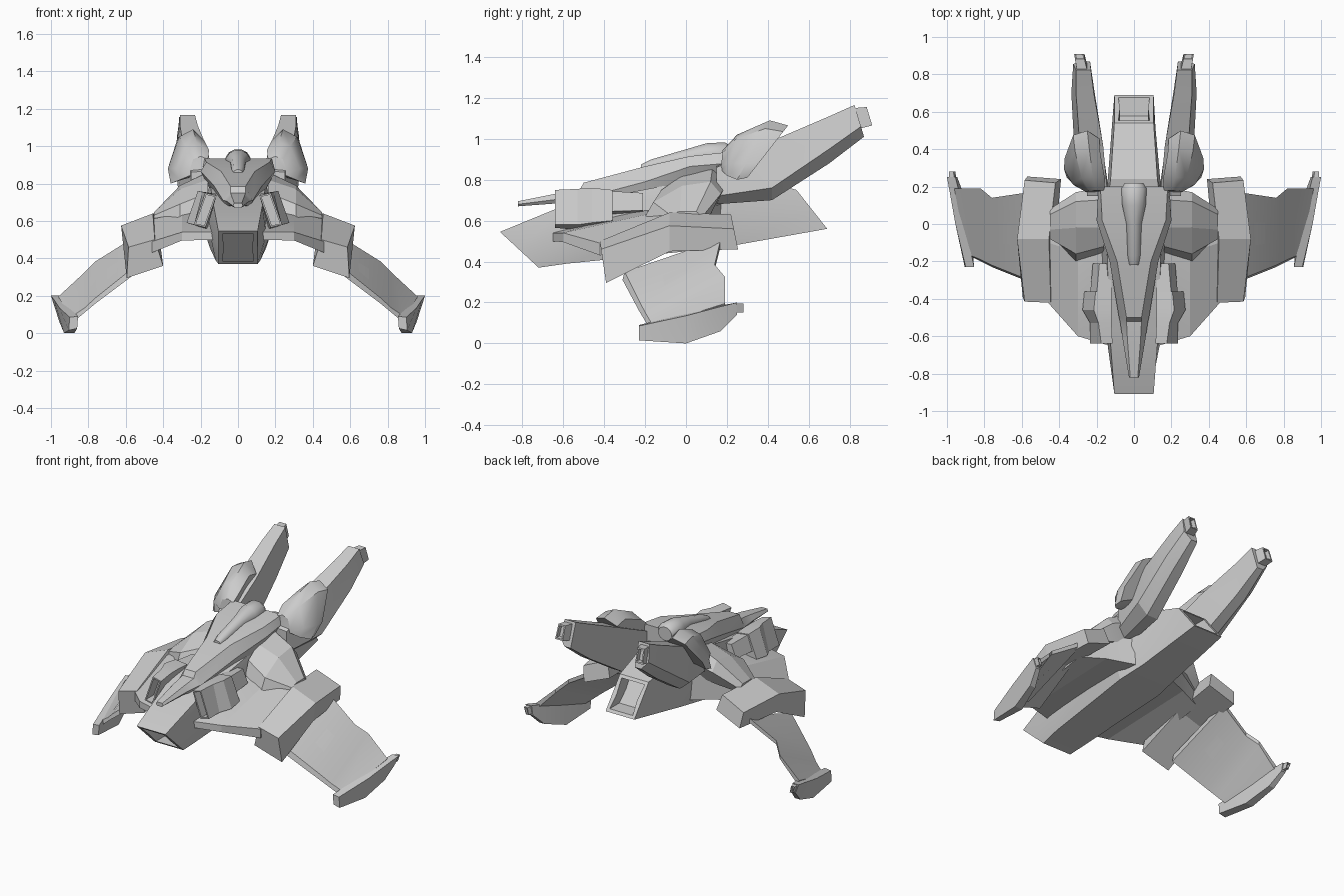
import bpy
import bmesh
from math import cos, sin, pi, radians, copysign

default_cube = bpy.data.objects.get("Cube")
if default_cube:
    bpy.data.objects.remove(default_cube, do_unlink=True)

# Single hull colour
hull_grey = bpy.data.materials.new("hull_grey")
hull_grey.use_nodes = True
grey = (0.6, 0.6, 0.6, 1)
hull_grey.diffuse_color = grey
hull_grey.node_tree.nodes["Principled BSDF"].inputs["Base Color"].default_value = grey


def across_y(y, *points, slope=0):
    """Cross-section of (x, z) points at y; slope leans it with height."""
    base = points[0][1]
    return [(x, y + slope * (z - base), z) for x, z in points]


def across_x(x, *points, slope=0):
    """Cross-section of (y, z) points at x; slope leans it with height."""
    base = points[0][1]
    return [(x + slope * (z - base), y, z) for y, z in points]


def both_sides(y, *half, slope=0):
    """Symmetric cross-section from its +x half, listed bottom to top."""
    mirrored = [(-x, z) for x, z in reversed(half)]
    return across_y(y, *half, *mirrored, slope=slope)


def oval(y, centre_z, radius_x, radius_z, sides=12):
    """Central elliptical cross-section at y."""
    angles = [2 * pi * (i + 0.5) / sides for i in range(sides)]
    return [(radius_x * cos(a), y, centre_z + radius_z * sin(a)) for a in angles]


def loft(name, sections, paired=True, open_ends=(), rim=0.02, depth=0.1, angle=28):
    """Skin the sections, cap both ends and sink an opening into chosen ends."""
    bm = bmesh.new()
    rings = [[bm.verts.new(p) for p in section] for section in sections]
    count = len(rings[0])
    for a, b in zip(rings, rings[1:]):
        for i in range(count):
            j = (i + 1) % count
            bm.faces.new((a[i], a[j], b[j], b[i]))
    caps = {"first": bm.faces.new(rings[0]), "last": bm.faces.new(rings[-1])}
    bmesh.ops.recalc_face_normals(bm, faces=bm.faces[:])
    for end in open_ends:
        cap = caps[end]
        inward = (0, -copysign(depth, cap.normal.y), 0)
        bmesh.ops.inset_individual(bm, faces=[cap], thickness=rim)
        floor = bmesh.ops.extrude_discrete_faces(bm, faces=[cap])["faces"][0]
        bmesh.ops.translate(bm, verts=floor.verts[:], vec=inward)
    mesh = bpy.data.meshes.new(name)
    bm.to_mesh(mesh)
    bm.free()
    mesh.materials.append(hull_grey)
    obj = bpy.data.objects.new(name, mesh)
    bpy.context.collection.objects.link(obj)
    if paired:
        obj.modifiers.new("Mirror", "MIRROR").use_mirror_merge = False
    bpy.ops.object.select_all(action="DESELECT")
    obj.select_set(True)
    bpy.context.view_layer.objects.active = obj
    bpy.ops.object.shade_smooth_by_angle(angle=radians(angle))


# Central duct with slanted intake and exhaust
loft("lower_hull", [
    both_sides(-0.72, (.105, .37), (.105, .46), (.105, .545), slope=-1.08),
    both_sides(-0.58, (.12, .39), (.15, .53), (.13, .68)),
    both_sides(0.05, (.15, .455), (.2, .6), (.15, .8)),
    both_sides(0.24, (.13, .48), (.14, .65), (.125, .84)),
    both_sides(0.69, (.105, .56), (.105, .65), (.105, .75), slope=-0.79),
], paired=False, open_ends=("first", "last"), rim=0.03, depth=0.1, angle=15)

# Upper fuselage with long pointed nose and stepped canopy
loft("upper_fuselage", [
    both_sides(-0.82, (.015, .67), (.027, .68), (.02, .695)),
    both_sides(-0.62, (.045, .685), (.06, .705), (.035, .735)),
    both_sides(-0.52, (.055, .67), (.075, .71), (.04, .75)),
    both_sides(-0.5, (.06, .665), (.08, .71), (.04, .785)),
    both_sides(-0.2, (.1, .68), (.13, .79), (.09, .865)),
    both_sides(0.02, (.13, .73), (.2, .865), (.17, .915)),
    both_sides(0.2, (.11, .76), (.19, .88), (.18, .935)),
], paired=False)

# Rounded spine fairing
loft("spine_fairing", [
    oval(-0.22, .855, .025, .02),
    oval(-0.17, .87, .035, .03),
    oval(0.0, .905, .042, .045),
    oval(0.1, .92, .065, .06),
    oval(0.19, .92, .07, .065),
    oval(0.22, .92, .05, .045),
], paired=False, angle=50)

# Inner wing slabs
loft("wing_root", [
    across_x(.1, (-.66, .5), (.2, .5), (.2, .69), (-.25, .65), (-.66, .54)),
    across_x(.3, (-.6, .495), (.1, .52), (.1, .66), (-.15, .64), (-.6, .54)),
    across_x(.46, (-.42, .43), (.04, .5), (.04, .61), (-.1, .61), (-.42, .49)),
], angle=15)

# Faceted shoulders between fuselage and wing
loft("shoulder", [
    across_x(.16, (-.15, .66), (.14, .66), (.2, .78), (.13, .86), (-.02, .82), (-.12, .75)),
    across_x(.31, (-.2, .62), (.12, .63), (.17, .73), (.12, .79), (-.02, .77), (-.16, .69)),
    across_x(.45, (-.08, .58), (.05, .58), (.08, .62), (.05, .645), (-.03, .645), (-.08, .63)),
], angle=15)

# Angled blocks at the wing joint
loft("wing_joint_block", [
    across_y(-0.4, (.4, .36), (.595, .295), (.585, .46), (.445, .5), slope=-.15),
    across_y(-0.08, (.42, .51), (.605, .45), (.625, .575), (.455, .64)),
    across_y(0.24, (.39, .53), (.57, .46), (.585, .56), (.42, .63), slope=-.2),
], angle=10)

# Drooping outer wings
loft("outer_wing", [
    across_x(.56, (-.31, .31), (.17, .48), (.17, .51), (-.3, .35)),
    across_x(.76, (-.23, .16), (.14, .36), (.14, .385), (-.22, .19)),
    across_x(.82, (-.2, .11), (.19, .3), (.19, .325), (-.19, .135)),
    across_x(.88, (-.17, .06), (.19, .17), (.19, .195), (-.16, .085), slope=.6),
], angle=15)

# Wing end plates with small rear nubs
loft("wing_tip", [
    across_y(-0.23, (.86, .025), (.905, .015), (.9, .085), (.855, .09)),
    across_y(0.0, (.875, .0), (.93, .0), (.955, .135), (.905, .145)),
    across_y(0.17, (.915, .06), (.955, .06), (.985, .18), (.935, .185)),
    across_y(0.25, (.945, .14), (.975, .14), (1.0, .2), (.955, .2)),
], angle=10)
loft("wing_tip_nub", [
    across_y(0.24, (.95, .15), (.975, .15), (.99, .195), (.96, .195)),
    across_y(0.28, (.955, .15), (.975, .15), (.99, .195), (.965, .195)),
], open_ends=("last",), rim=0.005, depth=0.02)

# Raised tail booms
loft("tail_boom", [
    across_y(0.15, (.13, .69), (.2, .68), (.25, .72), (.25, .86), (.14, .87)),
    across_y(0.42, (.17, .7), (.25, .7), (.32, .76), (.29, .99), (.165, .99)),
    across_y(0.7, (.21, .88), (.28, .88), (.335, .95), (.31, 1.11), (.215, 1.11)),
    across_y(0.87, (.235, 1.01), (.28, 1.01), (.325, 1.06), (.31, 1.165), (.23, 1.165), slope=-.3),
], angle=15)
loft("boom_nozzle", [
    across_y(0.85, (.25, 1.05), (.31, 1.05), (.305, 1.15), (.25, 1.15), slope=-.3),
    across_y(0.91, (.265, 1.065), (.32, 1.065), (.315, 1.155), (.265, 1.155), slope=-.3),
], open_ends=("last",), rim=0.012, depth=0.03)

# Domed pods on the booms, each with a thick slanted back rim
loft("boom_pod", [
    across_y(0.17, (.24, .85), (.26, .87), (.24, .93), (.2, .945), (.16, .93), (.16, .87), slope=.1),
    across_y(0.2, (.31, .82), (.33, .88), (.28, 1.0), (.22, 1.02), (.155, .98), (.17, .86), slope=.25),
    across_y(0.25, (.36, .8), (.375, .88), (.315, 1.05), (.24, 1.09), (.18, 1.03), (.19, .86), slope=.55),
    across_y(0.3, (.355, .81), (.37, .88), (.325, 1.035), (.25, 1.065), (.185, 1.01), (.2, .87), slope=.78),
], angle=35)

# Side guns, a hollow front block and a slimmer rear block
loft("gun_front", [
    across_y(-0.64, (.175, .565), (.235, .58), (.175, .75), (.115, .735)),
    across_y(-0.53, (.165, .555), (.235, .58), (.19, .755), (.12, .745)),
    across_y(-0.46, (.165, .555), (.275, .59), (.215, .76), (.12, .745)),
    across_y(-0.36, (.16, .57), (.265, .6), (.205, .75), (.12, .74)),
], open_ends=("first",), rim=0.012, depth=0.08, angle=10)
loft("gun_rear", [
    across_y(-0.38, (.14, .63), (.235, .645), (.2, .745), (.12, .735)),
    across_y(-0.21, (.14, .64), (.22, .65), (.185, .735), (.12, .73)),
])
